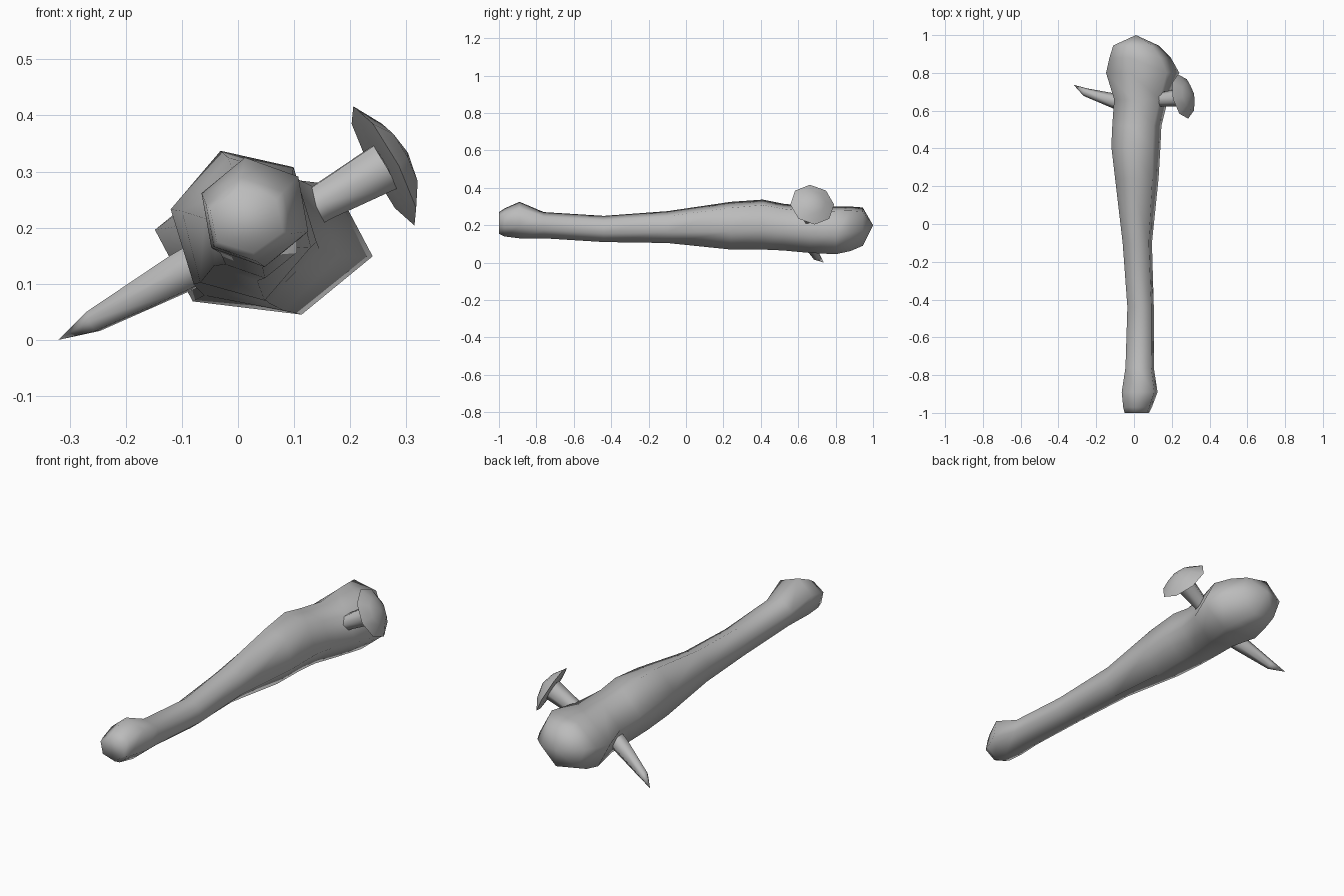
import bpy, bmesh, math
from mathutils import Vector

cube = bpy.data.objects.get("Cube")
if cube:
    bpy.data.objects.remove(cube, do_unlink=True)

grey = bpy.data.materials.new("plain grey")
grey.use_nodes = True
colour = (0.5, 0.5, 0.5, 1)
grey.diffuse_color = colour
grey.node_tree.nodes["Principled BSDF"].inputs["Base Color"].default_value = colour


def loft(name, rings, sharp_angle, start_tip=None, end_tip=None):
    """Skin a list of point rings; each end closes to a tip or a flat cap."""
    bm = bmesh.new()
    loops = [[bm.verts.new(p) for p in ring] for ring in rings]
    n = len(loops[0])
    for a, b in zip(loops, loops[1:]):
        for i in range(n):
            j = (i + 1) % n
            bm.faces.new((a[i], a[j], b[j], b[i]))
    for loop, tip in ((loops[0], start_tip), (loops[-1], end_tip)):
        if tip is None:
            bm.faces.new(loop)
        else:
            v = bm.verts.new(tip)
            for i in range(n):
                bm.faces.new((loop[i], loop[(i + 1) % n], v))
    bmesh.ops.recalc_face_normals(bm, faces=bm.faces)
    mesh = bpy.data.meshes.new(name)
    bm.to_mesh(mesh)
    bm.free()
    mesh.materials.append(grey)
    obj = bpy.data.objects.new(name, mesh)
    bpy.context.collection.objects.link(obj)
    bpy.ops.object.select_all(action='DESELECT')
    obj.select_set(True)
    bpy.context.view_layer.objects.active = obj
    bpy.ops.object.shade_smooth_by_angle(angle=math.radians(sharp_angle))
    return obj


def club_ring(y, x0, x1, z0, z1, phase):
    """Six-sided section fitted between the given limits."""
    angles = [math.radians(phase + 60 * i) for i in range(6)]
    w = max(abs(math.cos(a)) for a in angles)
    h = max(abs(math.sin(a)) for a in angles)
    return [((x0 + x1) / 2 + (x1 - x0) / 2 * math.cos(a) / w, y,
             (z0 + z1) / 2 + (z1 - z0) / 2 * math.sin(a) / h) for a in angles]


def round_ring(centre, axis, radius, sides):
    axis = Vector(axis).normalized()
    u = axis.cross(Vector((0, 0, 1))).normalized()
    v = axis.cross(u)
    return [Vector(centre) + radius * (u * math.cos(a) + v * math.sin(a))
            for a in (2 * math.pi * i / sides for i in range(sides))]


# Wooden club: knob, thin grip, swelling body and heavy head
sections = [
    (-1.0, -.05, .08, .155, .27, 40),
    (-.97, -.057, .095, .14, .29, 40),
    (-.89, -.065, .125, .13, .325, 40),
    (-.76, -.045, .105, .13, .27, 40),
    (-.44, -.035, .105, .11, .25, 40),
    (-.10, -.06, .095, .105, .275, 42),
    (.24, -.10, .13, .07, .325, 46),
    (.41, -.12, .14, .07, .337, 48),
    (.52, -.115, .145, .065, .315, 48),
    (.66, -.105, .18, .052, .30, 48),
    (.80, -.148, .24, .045, .30, 50),
    (.88, -.13, .195, .062, .30, 50),
    (.945, -.11, .13, .09, .295, 48),
]
loft("club", [club_ring(*s) for s in sections], 80, end_tip=(.01, 1, .2))

# Nail shaft on the left side, widening towards its head
axis = Vector((.87, .2, .47)).normalized()
hub = Vector((.26, .675, .31))
shaft_dir = (.87, .05, .5)
loft("nail_shaft", [round_ring((.08, .655, .205), shaft_dir, .038, 6),
                    round_ring((.15, .66, .245), shaft_dir, .038, 6),
                    round_ring((.262, .672, .308), shaft_dir, .05, 6)], 70)

# Domed nail head with a crisp rim
loft("nail_head", [round_ring(hub - axis * .005, axis, .05, 8),
                   round_ring(hub, axis, .12, 8),
                   round_ring(hub + axis * .032, axis, .068, 8)],
     60, start_tip=hub, end_tip=hub + axis * .05)

# Bent nail point on the right side
loft("nail_point", [round_ring((-.03, .635, .16), (-.86, .1, -.5), .042, 6),
                    round_ring((-.10, .65, .12), (-.86, .2, -.5), .04, 6),
                    round_ring((-.258, .698, .033), (-.85, .35, -.45), .022, 6)],
     70, end_tip=(-.32, .737, 0))
